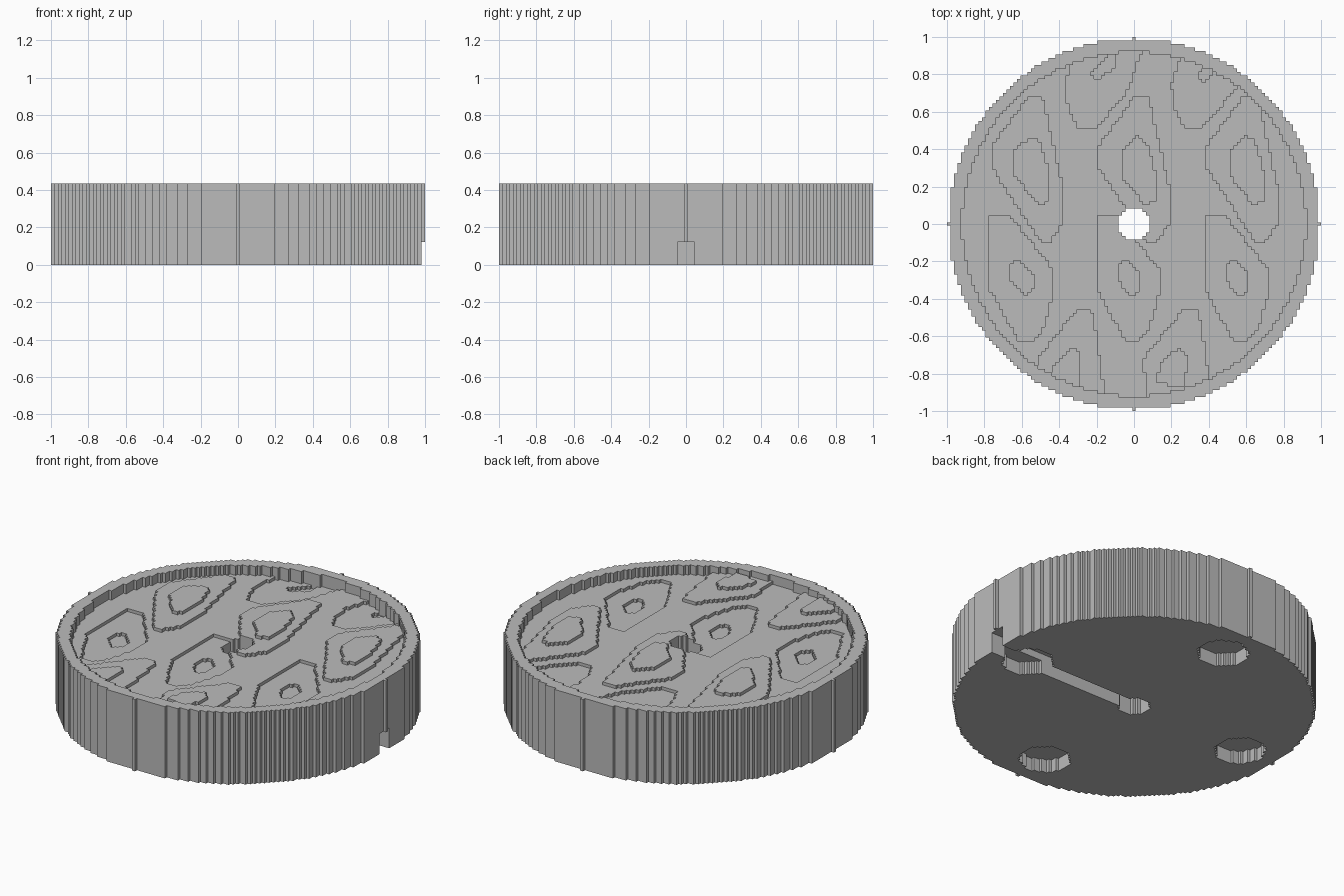
import bpy, bmesh, math

if "Cube" in bpy.data.objects:
    bpy.data.objects.remove(bpy.data.objects["Cube"])

N = 53                  # blocks from the centre to the edge
H = 2 / (2 * N + 1)     # block size
TOP = 0.435             # overall height
STEP = 0.0187           # height of one terrace
FLOOR = TOP - 3 * STEP  # middle terrace inside the rim

# Terrace outlines of the top relief: (outline, level change, sideways repeats)
three, two = (-0.57, 0, 0.58), (0, 0.57)
RELIEF = [
    ([(-.19, .42), (0, .68), (.08, .68), (.19, .2), (.19, 0), (.12, -.1), (.07, -.1), (-.19, .3)], 1, three),
    ([(-.07, .4), (.02, .47), (.07, .44), (.12, .26), (.12, .13), (.06, .1), (-.07, .26)], 1, three),
    ([(-.2, .05), (-.1, .05), (.14, -.25), (.14, -.36), (.08, -.57), (.03, -.62), (-.05, -.62), (-.2, -.35)], -1, three),
    ([(-.09, -.22), (-.05, -.19), (.03, -.27), (.03, -.35), (-.01, -.39), (-.09, -.3)], -1, three),
    ([(-.37, .75), (-.3, .95), (.05, .95), (-.03, .72), (-.2, .52), (-.3, .52), (-.35, .62)], -1, two),
    ([(-.23, .8), (-.1, .95), (-.1, .85), (-.2, .76)], -1, two),
    ([(-.52, -.72), (-.3, -.45), (-.22, -.47), (-.15, -.95), (-.5, -.95)], 1, two),
    ([(-.43, -.75), (-.33, -.66), (-.28, -.7), (-.3, -.88), (-.45, -.85)], 1, two),
]


def inside(x, y, poly):
    hit = False
    for (ax, ay), (bx, by) in zip(poly, poly[1:] + poly[:1]):
        if (ay > y) != (by > y) and x < ax + (y - ay) * (bx - ax) / (by - ay):
            hit = not hit
    return hit


def top_height(x, y):
    if math.hypot(x, y) > 0.92:      # raised rim
        return TOP
    level = sum(change for poly, change, shifts in RELIEF
                if any(inside(x - s, y, poly) for s in shifts))
    return FLOOR + level * STEP


def bottom_height(x, y):
    if x > 0 and abs(y) < 2.6 * H:   # cable channel
        return 0.123
    pockets = ((0.76, 0), (-0.76, 0), (0, 0.76), (0, -0.76))
    if any(math.hypot(x - px, y - py) < 0.14 for px, py in pockets):
        return 0.08                  # round pockets for feet
    return 0.0


# Columns of the stepped disc, with the centre hole left out
columns = {}
for i in range(-N, N + 1):
    for j in range(-N, N + 1):
        if 25 <= i * i + j * j <= N * N:
            columns[i, j] = (bottom_height(i * H, j * H), top_height(i * H, j * H))

bm = bmesh.new()


def quad(points):
    bm.faces.new([bm.verts.new(p) for p in points])


for (i, j), (lo, hi) in columns.items():
    x, y, h = i * H, j * H, H / 2
    ring = [(x - h, y - h), (x + h, y - h), (x + h, y + h), (x - h, y + h)]
    quad([(a, b, hi) for a, b in ring])
    quad([(a, b, lo) for a, b in reversed(ring)])
    # Walls wherever the neighbour is missing, lower or hollowed out
    for k, (di, dj) in enumerate(((0, -1), (1, 0), (0, 1), (-1, 0))):
        nlo, nhi = columns.get((i + di, j + dj), (hi, hi))
        (ax, ay), (bx, by) = ring[k], ring[(k + 1) % 4]
        for z0, z1 in ((lo, min(hi, nlo)), (max(lo, nhi), hi)):
            if z1 - z0 > 1e-5:
                quad([(ax, ay, z0), (bx, by, z0), (bx, by, z1), (ax, ay, z1)])

bmesh.ops.remove_doubles(bm, verts=bm.verts, dist=1e-5)
mesh = bpy.data.meshes.new("stepped_disc")
bm.to_mesh(mesh)
bm.free()

grey = bpy.data.materials.new("light grey")
grey.diffuse_color = (0.5, 0.5, 0.5, 1)
grey.use_nodes = True
grey.node_tree.nodes["Principled BSDF"].inputs["Base Color"].default_value = grey.diffuse_color
mesh.materials.append(grey)
disc = bpy.data.objects.new("stepped_disc", mesh)
bpy.context.collection.objects.link(disc)
